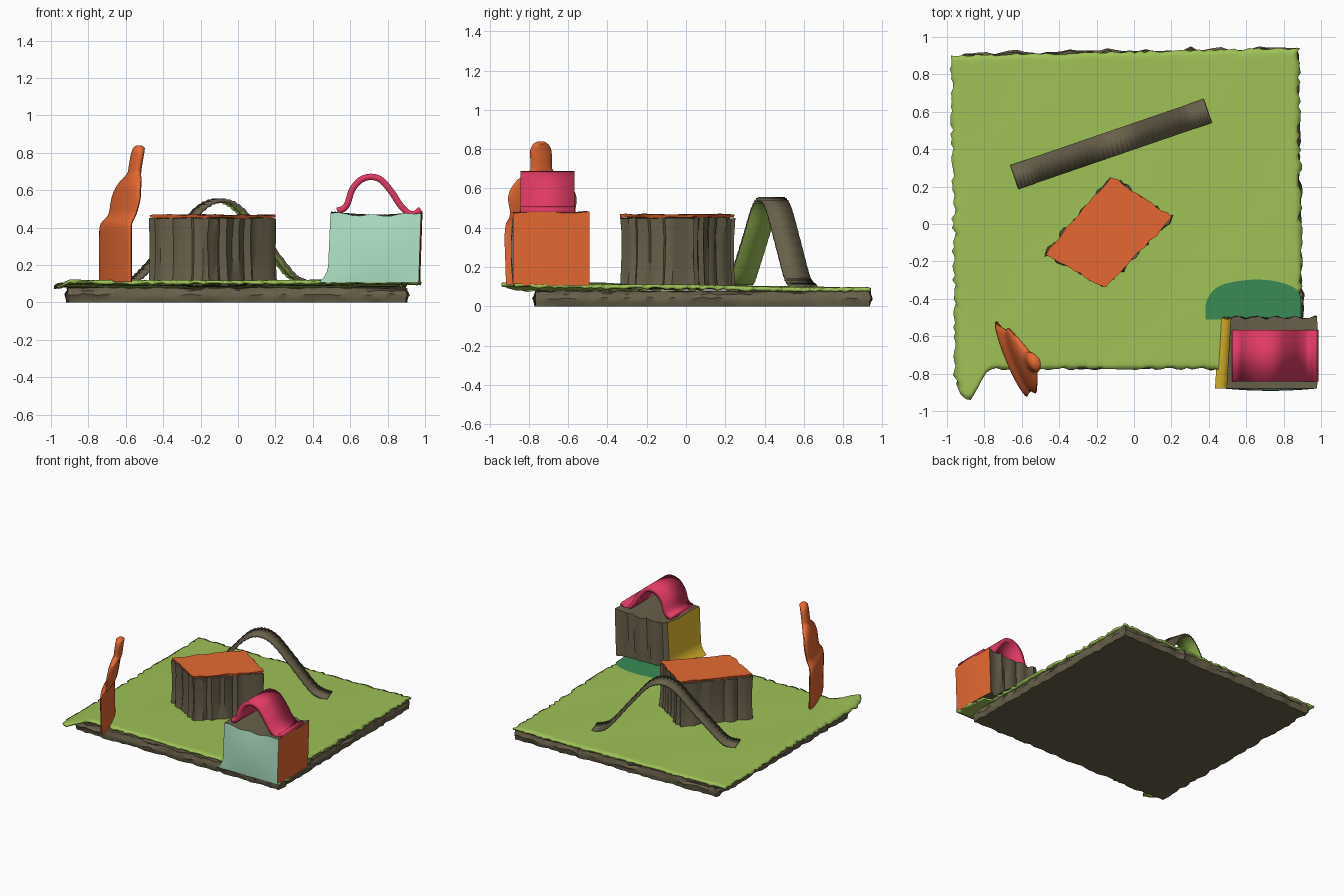
import bpy, bmesh, math, random
from mathutils import Vector

if "Cube" in bpy.data.objects:
    bpy.data.objects.remove(bpy.data.objects["Cube"])

random.seed(4)


def material(name, r, g, b):
    lin = [((c / 255 + 0.055) / 1.055) ** 2.4 for c in (r, g, b)]
    m = bpy.data.materials.new(name)
    m.diffuse_color = (*lin, 1)
    m.use_nodes = True
    m.node_tree.nodes["Principled BSDF"].inputs["Base Color"].default_value = m.diffuse_color
    return m


GRASS = material("grass green", 158, 193, 86)
BROWN = material("earth brown", 104, 96, 74)
ORANGE = material("orange", 230, 105, 50)
CRIMSON = material("crimson", 224, 58, 100)
MINT = material("mint", 178, 230, 200)
YELLOW = material("yellow", 232, 190, 48)
DARK = material("dark green", 57, 138, 84)


def finish(name, bm, *mats):
    me = bpy.data.meshes.new(name)
    bm.to_mesh(me)
    bm.free()
    ob = bpy.data.objects.new(name, me)
    bpy.context.collection.objects.link(ob)
    for m in mats:
        me.materials.append(m)
    return ob


def thicken(ob, t, second=0):
    s = ob.modifiers.new("thickness", 'SOLIDIFY')
    s.thickness, s.offset, s.material_offset = t, -1, second


def curve(pts, steps):
    """Smooth curve through the points."""
    p = [Vector(q) for q in pts]
    p = [2 * p[0] - p[1]] + p + [2 * p[-1] - p[-2]]
    out = []
    for a, b, c, d in zip(p, p[1:], p[2:], p[3:]):
        for k in range(steps):
            t = k / steps
            out.append(0.5 * (2 * b + (c - a) * t + (2 * a - 5 * b + 4 * c - d) * t * t
                              + (3 * b - a - 3 * c + d) * t ** 3))
    return out + [p[-2]]


def loft(bm, rings):
    """Join closed rings of points and cap both ends."""
    vs = [[bm.verts.new(q) for q in r] for r in rings]
    n = len(vs[0])
    for a, b in zip(vs, vs[1:]):
        for i in range(n):
            j = (i + 1) % n
            bm.faces.new((a[i], a[j], b[j], b[i]))
    bm.faces.new(vs[0][::-1])
    bm.faces.new(vs[-1])


def rough_prism(name, mat, corners, layers, n, ridge, wobble):
    """Upright block with vertical ridges; layers are (z, outset)."""
    c = [Vector(q) for q in corners]
    base = []
    for i in range(len(c)):
        a, b = c[i], c[(i + 1) % len(c)]
        d = (b - a).normalized()
        for k in range(n):
            base.append((a.lerp(b, k / n), Vector((d.y, -d.x)), random.uniform(-ridge, ridge)))
    rings = []
    for z, out in layers:
        rings.append([(*(p + nv * (r + out + random.uniform(-wobble, wobble))),
                       z + (random.uniform(-wobble, wobble) if z > 0.02 else 0))
                      for p, nv, r in base])
    bm = bmesh.new()
    loft(bm, rings)
    return finish(name, bm, mat)


def strip(name, path, half, mats, thick, rib=0.0, second=0):
    bm = bmesh.new()
    rows = []
    for i, p in enumerate(path):
        q = p + Vector((0, 0, rib if i % 2 else -rib))
        rows.append((bm.verts.new(q - half), bm.verts.new(q + half)))
    for a, b in zip(rows, rows[1:]):
        bm.faces.new((a[0], b[0], b[1], a[1]))
    ob = finish(name, bm, *mats)
    thicken(ob, thick, second)
    return ob


# --- Ground: earth slab and overhanging grass sheet
rough_prism("earth_slab", BROWN, [(-0.91, -0.765), (0.905, -0.765), (0.87, 0.94), (-0.91, 0.91)],
            [(0, -0.005), (0.02, 0), (0.042, 0.006), (0.062, -0.006), (0.076, -0.004)],
            44, 0.008, 0.006)


def ground(x, y):
    droop = 0.03 * max(0, (-x - 0.9) / 0.08) * max(0, 0.3 - y)
    return 0.108 - 0.014 * y - droop + 0.003 * math.sin(7 * x + 2) * math.cos(6 * y)


def front_edge(x):
    if x > 0.47:
        return -0.875
    return -0.775 - 0.16 * min(1, max(0, 1.3 - abs(x + 0.89) / 0.085))


bm = bmesh.new()
N = 70
bmesh.ops.create_grid(bm, x_segments=N, y_segments=N, size=1)
for v in bm.verts:
    u, w = (v.co.x + 1) / 2, (v.co.y + 1) / 2
    j = random.uniform(-0.012, 0.012) if v.is_boundary else 0
    left = -0.955 - 0.02 * w
    right = 0.97 if w < 0.17 else 0.9 - 0.02 * w
    x = left + (right - left) * u
    f, b = front_edge(x), 0.9 + 0.04 * u
    y = f + (b - f) * w
    on_side = u < 0.001 or u > 0.999
    v.co = (x + (j if on_side else 0), y + (0 if on_side else j * 0.6), ground(x, y) - abs(j))
thicken(finish("grass", bm, GRASS), 0.016)

# --- Dark green painted patch behind the house
bm = bmesh.new()
patch = [(0.40, -0.50, 0), (0.385, -0.42, 0), (0.45, -0.335, 0), (0.60, -0.30, 0),
         (0.75, -0.305, 0), (0.87, -0.35, 0), (0.893, -0.43, 0), (0.875, -0.51, 0)]
rim = [bm.verts.new((p.x, p.y, ground(p.x, p.y) + 0.004)) for p in curve(patch, 5)]
row = [bm.verts.new((p.co.x, -0.51, ground(p.co.x, -0.51) + 0.004)) for p in rim]
for i in range(len(rim) - 1):
    bm.faces.new((rim[i], row[i], row[i + 1], rim[i + 1]))
finish("dark_patch", bm, DARK)

# --- Central block with ridged sides and orange top
block = [(-0.47, -0.16), (-0.155, -0.335), (0.2, 0.035), (-0.12, 0.245)]
rough_prism("block_body", BROWN, block,
            [(0.09, 0.008), (0.14, 0), (0.25, -0.006), (0.36, -0.004), (0.45, 0.002)],
            16, 0.014, 0.004)
rough_prism("block_top", ORANGE, block, [(0.452, 0.0), (0.468, 0.006)], 12, 0.005, 0.004)

# --- Arched bridge with ribbed steps
A, B = Vector((-0.64, 0.25, 0)), Vector((0.395, 0.605, 0))
rise = [(0, .112), (.08, .13), (.16, .21), (.3, .37), (.42, .51), (.52, .553), (.62, .51),
        (.74, .36), (.88, .17), (.94, .125), (1, .107)]
path = [A.lerp(B, p.x) + Vector((0, 0, p.y)) for p in curve([(t, z, 0) for t, z in rise], 8)]
strip("arched_bridge", path, Vector((-0.022, 0.064, 0)), (BROWN, GRASS), 0.018, 0.003, 1)

# --- Flat leaning tree: height, half width, x of the middle
tree = [(.11, .215, -.655), (.2, .215, -.655), (.35, .215, -.655), (.42, .205, -.65),
        (.47, .18, -.618), (.55, .19, -.60), (.61, .165, -.587), (.655, .12, -.57),
        (.69, .065, -.555), (.72, .058, -.55), (.79, .058, -.538), (.825, .04, -.53),
        (.84, .015, -.53)]
side, flat = Vector((-0.39, 0.92, 0)), Vector((0.92, 0.39, 0))
rings = []
for p in curve(tree, 3):
    thick = min(0.03, 0.75 * abs(p.y))
    centre = Vector((p.z, -0.715 - 0.03 * p.x, p.x))
    rings.append([centre + side * p.y * math.cos(a) - flat * thick * math.sin(a)
                  for a in (-k * math.tau / 24 for k in range(24))])
bm = bmesh.new()
loft(bm, rings)
bmesh.ops.recalc_face_normals(bm, faces=bm.faces)
finish("tree", bm, ORANGE)

# --- House: box with one colour per wall (front mint, right orange, left yellow, rest brown)
bm = bmesh.new()
bmesh.ops.create_cube(bm, size=2)
bm.normal_update()
for f in bm.faces:
    n = f.normal
    f.material_index = 1 if n.y < -.5 else 2 if n.x > .5 else 3 if n.x < -.5 else 0
bmesh.ops.subdivide_edges(bm, edges=bm.edges[:], cuts=11, use_grid_fill=True)
for v in bm.verts:
    u, w, h = v.co
    flare = 0.045 * max(0, -h - 0.5) ** 2 * 4
    left = 0.498 - flare + 0.012 * w + 0.008 * h
    right = 0.972 + 0.006 * h
    x = left + (right - left) * (u + 1) / 2
    y = -0.69 + 0.19 * w
    z = 0.285 + 0.18 * h
    if w > 0.99:                                   # ridged back wall
        y += 0.01 * math.sin(60 * x)
    if w < -0.99:                                  # soft bulge on the front
        y -= 0.012 * (1 - u * u) * (1 - h * h)
    if u > 0.99:                                   # soft bulge on the right
        x += 0.008 * (1 - w * w)
    if h > 0.99:                                   # uneven top
        z += 0.006 * math.sin(9 * u + 4 * w) + 0.015 * u * u
    v.co = (x, y, z)
finish("house_walls", bm, BROWN, MINT, ORANGE, YELLOW)

# --- House roof: crimson arched sheet
roof = [(.525, 0, .505), (.565, 0, .525), (.595, 0, .61), (.645, 0, .668), (.71, 0, .688),
        (.775, 0, .668), (.835, 0, .60), (.885, 0, .525), (.93, 0, .488), (.968, 0, .51)]
strip("house_roof", [p + Vector((0, -0.705, 0)) for p in curve(roof, 5)],
      Vector((0, 0.138, 0)), (CRIMSON,), 0.034)

bpy.ops.object.select_all(action='SELECT')
bpy.context.view_layer.objects.active = bpy.data.objects["grass"]
bpy.ops.object.shade_smooth_by_angle(angle=math.radians(40))
